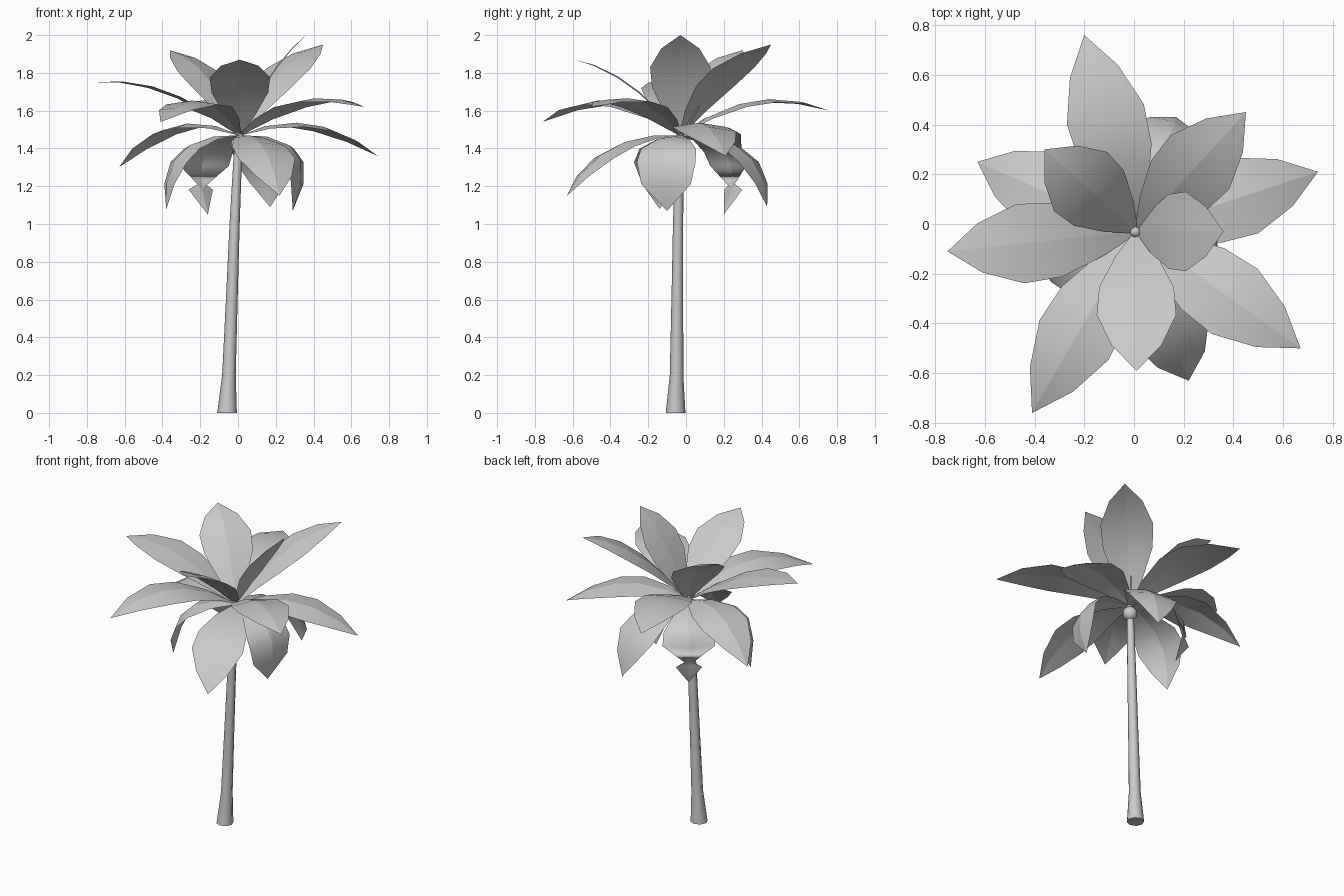
import bpy, bmesh, math
from mathutils import Vector

if "Cube" in bpy.data.objects:
    bpy.data.objects.remove(bpy.data.objects["Cube"])

grey = bpy.data.materials.new("light_grey")
grey.diffuse_color = (0.6, 0.6, 0.6, 1)
grey.use_nodes = True
grey.node_tree.nodes["Principled BSDF"].inputs["Base Color"].default_value = grey.diffuse_color


def finish(bm, name):
    me = bpy.data.meshes.new(name)
    bm.to_mesh(me)
    bm.free()
    me.materials.append(grey)
    ob = bpy.data.objects.new(name, me)
    bpy.context.collection.objects.link(ob)
    return ob


# Trunk: flared, slightly leaning eight-sided tube (x, y, z, radius)
bm = bmesh.new()
rings = []
for x, y, z, r in [(-0.058, -0.055, 0, 0.052), (-0.048, -0.05, 0.2, 0.036),
                   (-0.033, -0.046, 0.6, 0.031), (-0.018, -0.042, 1.0, 0.027),
                   (0.0, -0.034, 1.38, 0.022), (0.01, -0.03, 1.48, 0.02)]:
    rings.append([bm.verts.new((x + r * math.cos(i * math.pi / 4),
                                y + r * math.sin(i * math.pi / 4), z)) for i in range(8)])
for a, b in zip(rings, rings[1:]):
    for i in range(8):
        j = (i + 1) % 8
        bm.faces.new((a[i], a[j], b[j], b[i])).smooth = True
bm.faces.new(rings[0][::-1])
bm.faces.new(rings[-1])
finish(bm, "trunk")

# Rounded buds at the crown
for name, z, r in [("crown_bud", 1.42, 0.045), ("top_bud", 1.49, 0.022)]:
    bm = bmesh.new()
    bmesh.ops.create_uvsphere(bm, u_segments=10, v_segments=8, radius=r)
    bmesh.ops.translate(bm, verts=bm.verts, vec=(0.005, -0.032, z))
    for f in bm.faces:
        f.smooth = True
    finish(bm, name)

ROOT = Vector((0.01, -0.03, 1.47))
ROWS = [(0, 0.01), (0.18, 0.085), (0.4, 0.15), (0.6, 0.16), (0.82, 0.1)]


def frond(name, tip, reach, height, fold, end_scale=1):
    """Leaf bent along a curve from the crown to its tip, creased on the rib."""
    tip = Vector(tip)
    out = Vector((tip.x - ROOT.x, tip.y - ROOT.y, 0)).normalized()
    ctrl = ROOT + out * reach
    ctrl.z = height
    side = Vector((-out.y, out.x, 0))
    bm = bmesh.new()
    rows = []
    for t, w in ROWS:
        p = ROOT * (1 - t) ** 2 + ctrl * 2 * t * (1 - t) + tip * t * t
        tangent = ((ctrl - ROOT) * (1 - t) + (tip - ctrl) * t).normalized()
        if t > 0.7:  # negative scale turns the curled end over
            w *= end_scale
        drop = tangent.cross(side) * -fold * w
        rows.append([bm.verts.new(v) for v in (p - side * w + drop, p, p + side * w + drop)])
    for a, b in zip(rows, rows[1:]):
        for i in (0, 1):
            edge, rib = (0, 1) if i == 0 else (2, 1)
            tris = ((a[edge], b[rib], a[rib]), (a[edge], b[edge], b[rib]))
            for t in tris:
                bm.faces.new(t if i == 0 else t[::-1])
    end = bm.verts.new(tip)
    for i in (0, 1):
        bm.faces.new((rows[-1][i], end, rows[-1][i + 1]))
    ribs = [r[1] for r in rows] + [end]
    for a, b in zip(ribs, ribs[1:]):
        bm.edges.get((a, b)).smooth = False
    for f in bm.faces:
        f.smooth = True
    finish(bm, name)


# Fronds: tip, reach and height of the bend, rib fold, width scale of the end
FRONDS = [
    ((-0.20, 0.76, 1.60), 0.40, 1.77, 0.1), ((-0.41, -0.76, 1.54), 0.42, 1.80, 0.13),
    ((0.45, 0.45, 1.95), 0.28, 1.88, 0.12), ((0.74, 0.21, 1.36), 0.40, 1.645, 0.15),
    ((0.67, -0.50, 1.62), 0.40, 1.765, 0.12), ((0.36, -0.03, 2.0), 0.14, 1.83, 0.04),
    ((-0.36, 0.30, 1.92), 0.23, 1.87, 0.12), ((-0.75, -0.11, 1.75), 0.40, 1.80, 0.06),
    ((0.01, -0.59, 1.87), 0.27, 1.82, 0.05), ((-0.63, 0.25, 1.30), 0.40, 1.655, 0.15),
    ((0.22, -0.63, 1.15), 0.44, 1.50, 0.15), ((0.17, 0.43, 1.09), 0.475, 1.49, 0.15),
    ((-0.38, -0.14, 1.08), 0.44, 1.49, 0.15), ((0.29, -0.10, 1.07), 0.47, 1.49, 0.15, 1.35),
    ((-0.16, 0.20, 1.05), 0.49, 1.46, 0.15, -0.8),
]
for i, args in enumerate(FRONDS):
    frond(f"frond_{i + 1}", *args)
